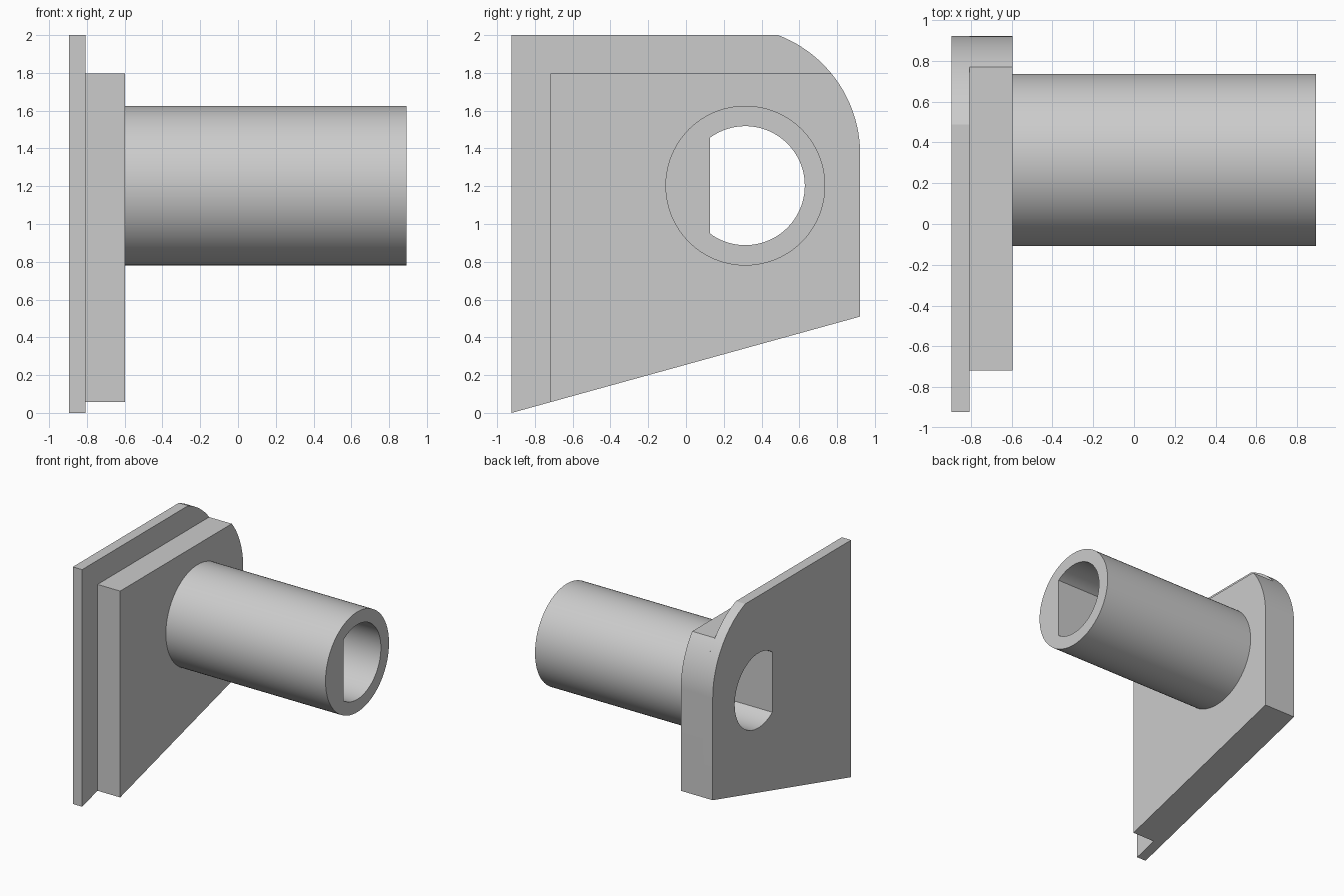
import bpy, bmesh
from math import acos, asin, cos, sin, pi, radians

old = bpy.data.objects.get("Cube")
if old:
    bpy.data.objects.remove(old, do_unlink=True)

grey = bpy.data.materials.new("plain grey")
grey.use_nodes = True
colour = (0.6, 0.6, 0.6, 1)
grey.diffuse_color = colour
grey.node_tree.nodes["Principled BSDF"].inputs["Base Color"].default_value = colour

AXIS = (0.314, 1.203)            # tube axis in y, z
CORNER, CORNER_R = (0.248, 1.37), 0.674
FRONT, BACK = -0.923, 0.922


def arc(centre, r, a0, a1, n):
    """Points in y, z along an arc, both ends included."""
    steps = [a0 + (a1 - a0) * i / n for i in range(n + 1)]
    return [(centre[0] + r * cos(a), centre[1] + r * sin(a)) for a in steps]


def slope(y):
    """Height of the slanted bottom edge."""
    return 0.51 * (y - FRONT) / (BACK - FRONT)


def plate_outline(front, top):
    end = asin((top - CORNER[1]) / CORNER_R)
    return ([(front, slope(front)), (BACK, slope(BACK))]
            + arc(CORNER, CORNER_R, 0, end, 24) + [(front, top)])


def pierced_prism(name, outer, inner, x0, x1):
    """Extrude an outline with a hole along x."""
    bm = bmesh.new()
    edges = []
    for loop in (outer, inner):
        vs = [bm.verts.new((x0, y, z)) for y, z in loop]
        edges += [bm.edges.new((v, vs[i - 1])) for i, v in enumerate(vs)]
    bmesh.ops.triangle_fill(bm, edges=edges, use_beauty=True)
    geo = bmesh.ops.extrude_face_region(bm, geom=bm.faces[:], use_keep_orig=True)
    moved = [g for g in geo["geom"] if isinstance(g, bmesh.types.BMVert)]
    bmesh.ops.translate(bm, verts=moved, vec=(x1 - x0, 0, 0))
    bmesh.ops.recalc_face_normals(bm, faces=bm.faces[:])
    mesh = bpy.data.meshes.new(name)
    bm.to_mesh(mesh)
    bm.free()
    mesh.materials.append(grey)
    ob = bpy.data.objects.new(name, mesh)
    bpy.context.collection.objects.link(ob)
    return ob


# D-shaped bore: an arc closed by a vertical flat
BORE_R, FLAT = 0.315, 0.186
half = acos(-FLAT / BORE_R)
bore = arc(AXIS, BORE_R, -half, half, 64)
circle = arc(AXIS, 0.423, 0, 2 * pi, 96)[:-1]

parts = [
    pierced_prism("flange_plate", plate_outline(FRONT, 2.0), bore, -0.895, -0.808),
    pierced_prism("mounting_block", plate_outline(-0.718, 1.797), bore, -0.808, -0.597),
    pierced_prism("tube", circle, bore, -0.597, 0.893),
]

# Smooth the round walls, keep the corners crisp
bpy.ops.object.select_all(action="DESELECT")
for ob in parts:
    ob.select_set(True)
bpy.context.view_layer.objects.active = parts[0]
bpy.ops.object.shade_smooth_by_angle(angle=radians(15))
